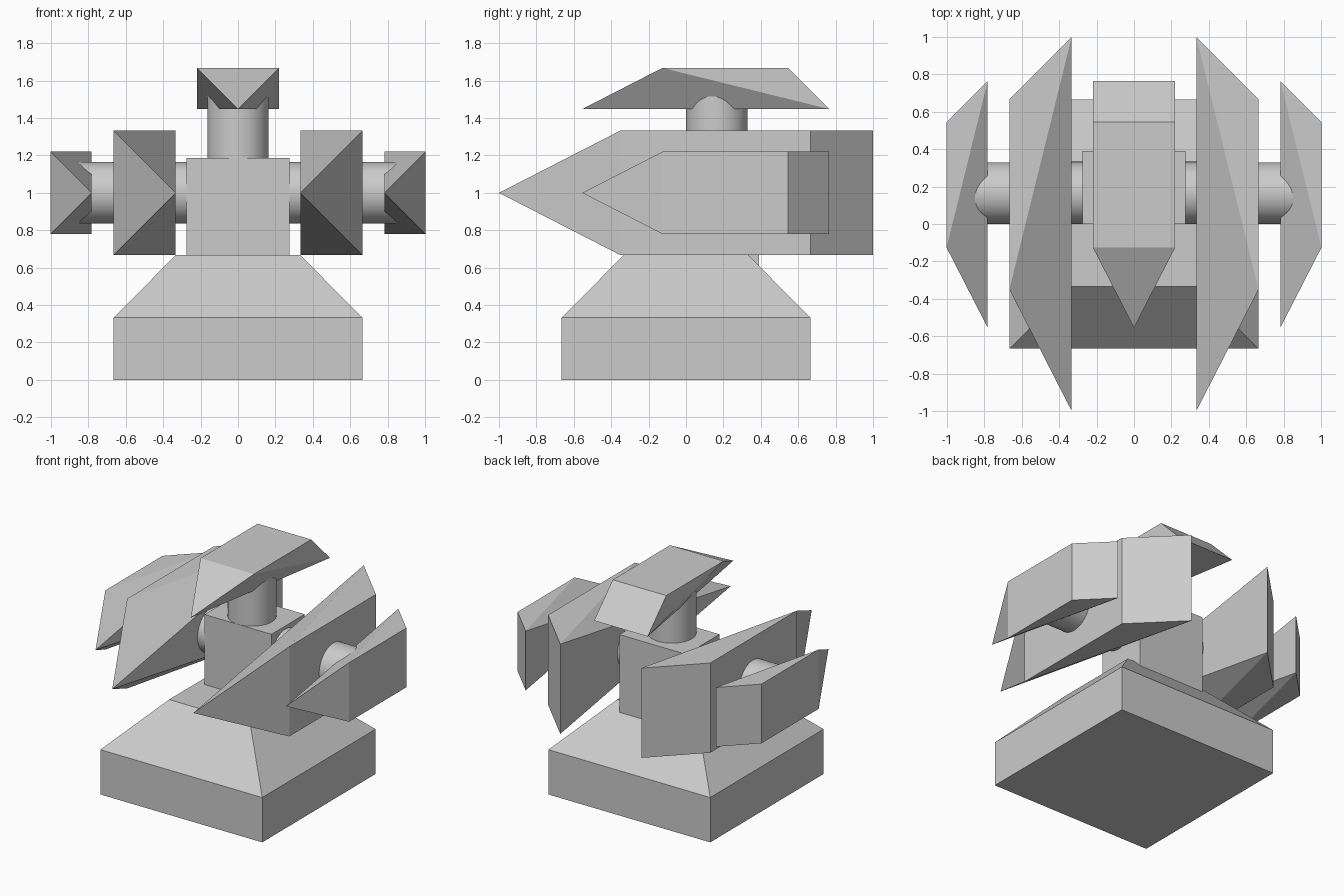
import bpy
import bmesh
from math import radians

cube = bpy.data.objects.get("Cube")
if cube:
    bpy.data.objects.remove(cube, do_unlink=True)

grey = bpy.data.materials.new("plain grey")
grey.use_nodes = True
colour = (0.6, 0.6, 0.6, 1)
grey.diffuse_color = colour
grey.node_tree.nodes["Principled BSDF"].inputs["Base Color"].default_value = colour


def add_mesh(name, bm):
    bmesh.ops.recalc_face_normals(bm, faces=bm.faces)
    mesh = bpy.data.meshes.new(name)
    bm.to_mesh(mesh)
    bm.free()
    mesh.materials.append(grey)
    obj = bpy.data.objects.new(name, mesh)
    bpy.context.collection.objects.link(obj)
    return obj


def hull(name, points):
    """Convex solid with clean flat faces."""
    bm = bmesh.new()
    for p in points:
        bm.verts.new(p)
    bmesh.ops.convex_hull(bm, input=bm.verts)
    bmesh.ops.dissolve_limit(bm, angle_limit=radians(1), verts=bm.verts, edges=bm.edges)
    return add_mesh(name, bm)


def block(name, x, y0, y1, z0, z1):
    return hull(name, [(sx * x, y, z) for sx in (-1, 1) for y in (y0, y1) for z in (z0, z1)])


def cylinder(name, radius, depth, location, tilt=0):
    bpy.ops.mesh.primitive_cylinder_add(vertices=64, radius=radius, depth=depth,
                                        location=location, rotation=(0, radians(tilt), 0))
    obj = bpy.context.object
    obj.name = name
    obj.data.materials.append(grey)
    bpy.ops.object.shade_smooth_by_angle(angle=radians(30))


def wedge(name, size, location, turn):
    """Pointed fin: the tip lies on the inner side, the flat face points outwards."""
    d = 1 / 3
    points = [(0, -1, 0)]
    for h in (-d, d):
        points += [(d, -0.35, h), (d, 2 * d, h), (0, 1, h)]
    obj = hull(name, [[c * size for c in p] for p in points])
    obj.location = location
    obj.rotation_euler.y = radians(turn)


# Pedestal
block("base_slab", 0.665, -0.665, 0.665, 0, 0.333)
hull("base_slope", [(sx * w, sy * w, z) for w, z in ((0.665, 0.333), (0.333, 0.667))
                    for sx in (-1, 1) for sy in (-1, 1)])

# Body with its arm axle and neck
block("body", 0.275, 0, 0.39, 0.5, 1.187)
cylinder("arm_axle", 0.164, 1.8, (0, 0.165, 1), 90)
cylinder("neck", 0.164, 0.42, (0, 0.165, 1.35))

# Fins on both sides and the head
for side, sx, turn in (("left", 1, 0), ("right", -1, 180)):
    wedge(side + "_inner_fin", 1, (sx * 0.333, 0, 1), turn)
    wedge(side + "_outer_fin", 0.66, (sx * 0.782, 0.105, 1), turn)
wedge("head_fin", 0.66, (0, 0.105, 1.448), -90)
